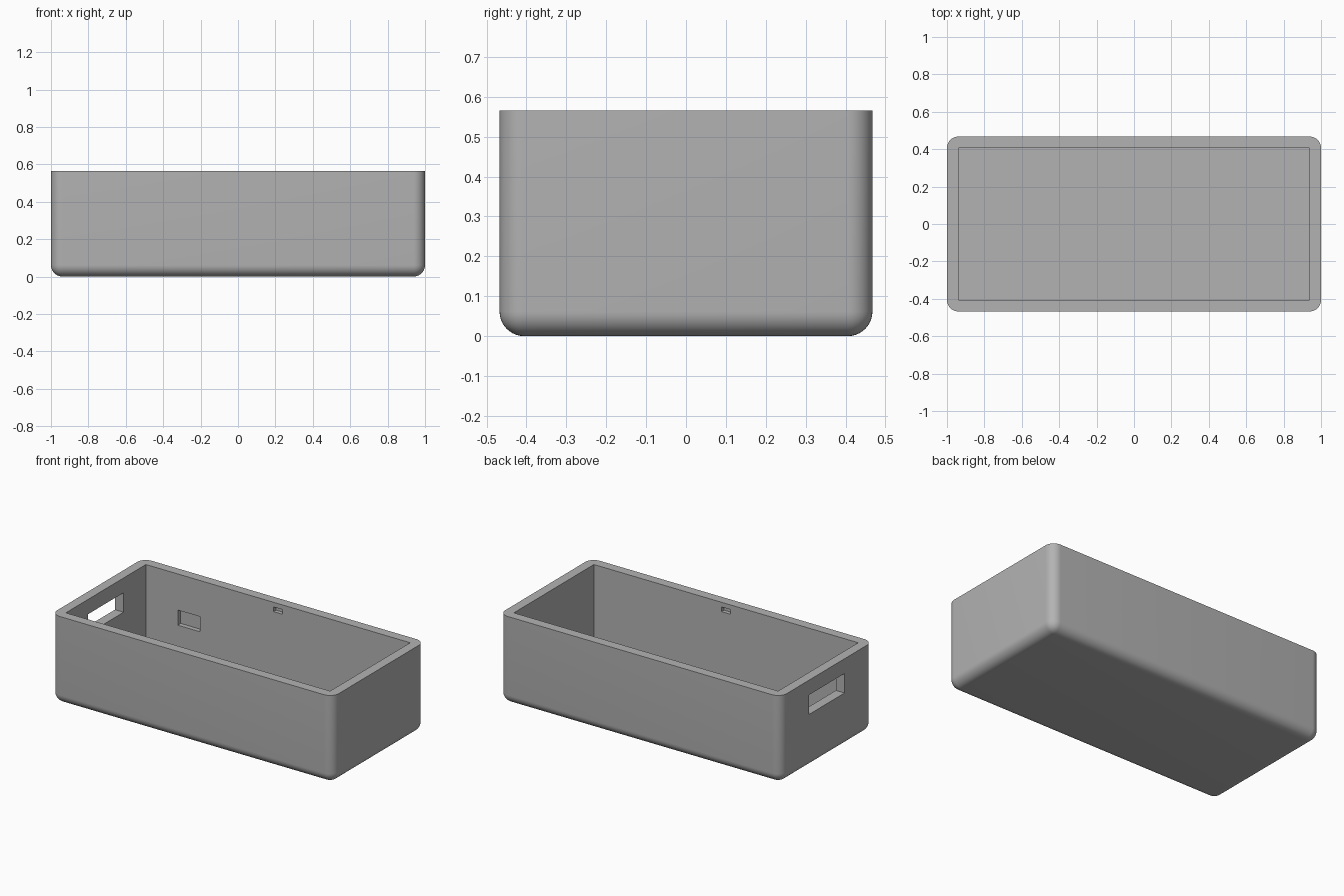
import bpy, bmesh
from mathutils import Vector

if "Cube" in bpy.data.objects:
    bpy.data.objects.remove(bpy.data.objects["Cube"])

W, D, H = 1.0, 0.4675, 0.565   # half width, half depth, full height
T, R = 0.0615, 0.0615          # wall thickness, outer edge radius

grey = bpy.data.materials.new("grey_plastic")
grey.diffuse_color = (0.45, 0.45, 0.45, 1)
grey.use_nodes = True
grey.node_tree.nodes["Principled BSDF"].inputs["Base Color"].default_value = grey.diffuse_color


def block(name, lo, hi, radius=0.0):
    """Box between two corners, optionally rounded on all but its top edges."""
    lo, hi = Vector(lo), Vector(hi)
    bm = bmesh.new()
    bmesh.ops.create_cube(bm, size=1)
    for v in bm.verts:
        v.co = [(lo[i] + hi[i]) / 2 + v.co[i] * (hi[i] - lo[i]) for i in range(3)]
    if radius:
        edges = [e for e in bm.edges if any(v.co.z < hi.z - 1e-4 for v in e.verts)]
        bmesh.ops.bevel(bm, geom=edges, offset=radius, segments=10, profile=0.5,
                        affect='EDGES', clamp_overlap=True)
    bmesh.ops.recalc_face_normals(bm, faces=bm.faces)
    mesh = bpy.data.meshes.new(name)
    bm.to_mesh(mesh)
    bm.free()
    mesh.materials.append(grey)
    ob = bpy.data.objects.new(name, mesh)
    bpy.context.collection.objects.link(ob)
    return ob


# Outer shell, rounded at the corners and along the bottom
shell = block("enclosure_shell", (-W, -D, 0), (W, D, H), R)

ix, iy = W - T, D - T
cutters = [
    # Main cavity, open at the top
    block("cavity_cutter", (-ix, -iy, T), (ix, iy, H + 0.1)),
    # Opening through the left wall
    block("side_opening_cutter", (-W - 0.1, -0.18, 0.345), (-ix + 0.05, 0.18, 0.47)),
    # Blind pocket inside the back wall
    block("pocket_cutter", (-0.712, iy - 0.05, 0.236), (-0.555, iy + 0.03, 0.333)),
]
# Small lid-clip notches inside the front and back walls
for side, s in (("front", -1), ("back", 1)):
    ys = sorted((s * (iy - 0.05), s * (iy + 0.025)))
    cutters.append(block(side + "_notch_cutter", (-0.032, ys[0], 0.505), (0.032, ys[1], 0.535)))

bpy.context.view_layer.objects.active = shell
shell.select_set(True)
for c in cutters:
    m = shell.modifiers.new(c.name, 'BOOLEAN')
    m.operation, m.solver, m.object = 'DIFFERENCE', 'EXACT', c
    bpy.ops.object.modifier_apply(modifier=m.name)
    bpy.data.objects.remove(c)

# Smooth rounded edges, keep the cut edges crisp
for ob in bpy.context.selected_objects:
    ob.select_set(ob == shell)
bpy.ops.object.shade_smooth_by_angle(angle=0.6)
